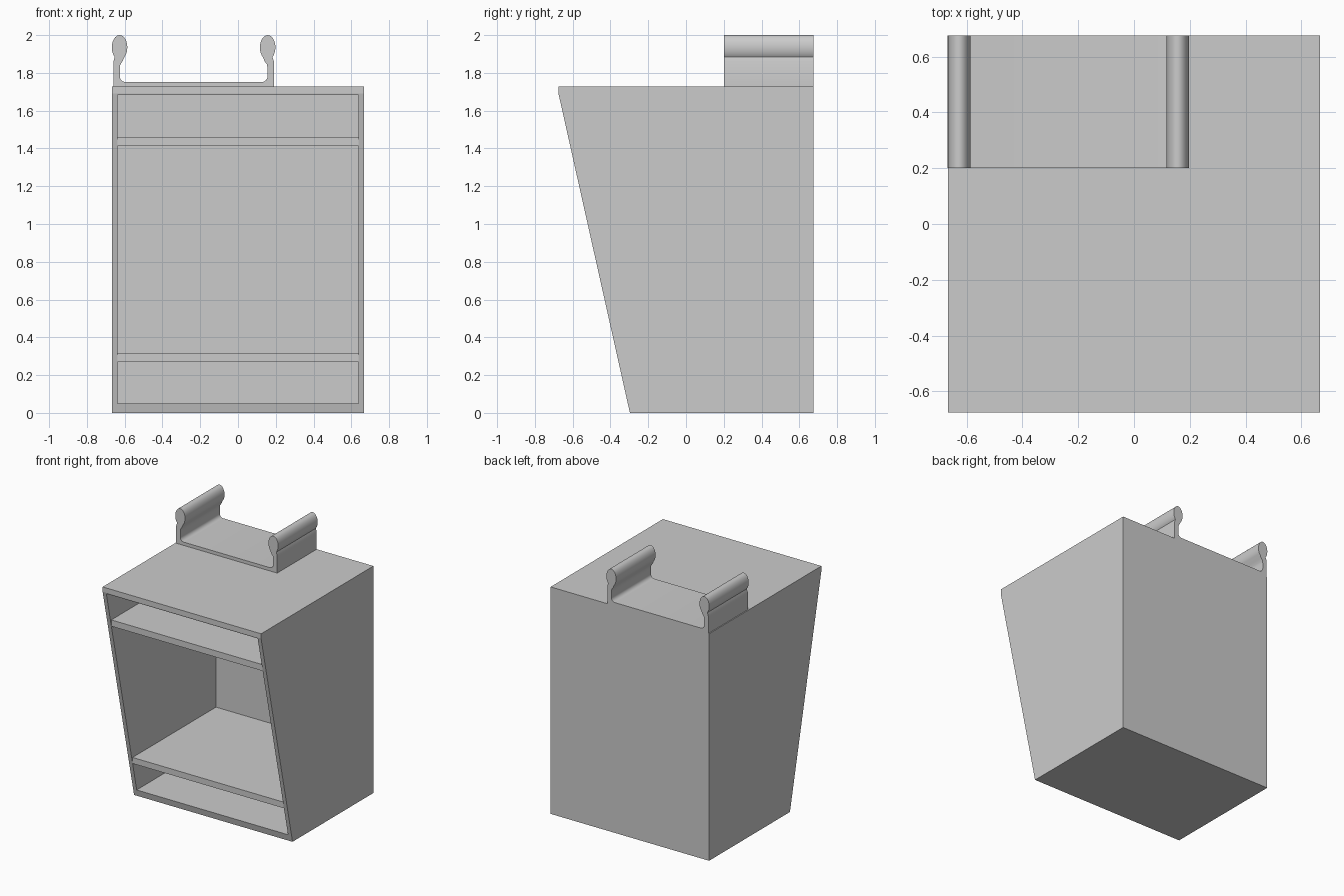
import bpy, bmesh, math

if "Cube" in bpy.data.objects:
    bpy.data.objects.remove(bpy.data.objects["Cube"])


def prism(name, profile, axis, lo, hi):
    """Extrude a 2D profile along x (profile = y,z) or along y (profile = x,z)."""
    bm = bmesh.new()
    place = (lambda p: (lo, p[0], p[1])) if axis == 'x' else (lambda p: (p[0], lo, p[1]))
    face = bm.faces.new([bm.verts.new(place(p)) for p in profile])
    ext = bmesh.ops.extrude_face_region(bm, geom=[face])
    move = (hi - lo, 0, 0) if axis == 'x' else (0, hi - lo, 0)
    bmesh.ops.translate(bm, vec=move, verts=[v for v in ext['geom'] if isinstance(v, bmesh.types.BMVert)])
    bmesh.ops.recalc_face_normals(bm, faces=bm.faces)
    mesh = bpy.data.meshes.new(name)
    bm.to_mesh(mesh)
    bm.free()
    obj = bpy.data.objects.new(name, mesh)
    bpy.context.collection.objects.link(obj)
    return obj


def rect(a0, a1, b0, b1):
    return [(a0, b0), (a1, b0), (a1, b1), (a0, b1)]


W, BACK, TOP = 0.667, 0.675, 1.727   # cabinet half width, back, top
T = 0.03                             # wall thickness
LIP = 1.69                           # height where the slanted front ends


def front_y(z):
    return -0.297 - 0.378 * z / LIP


# Cabinet shell with slanted, open front
cabinet = prism("cabinet_shell",
                [(front_y(0), 0), (BACK, 0), (BACK, TOP), (front_y(LIP), TOP), (front_y(LIP), LIP)],
                'x', -W, W)
cutter = prism("cavity_cutter", rect(-1.0, BACK - T, 0.05, 1.683), 'x', -W + T, W - T)
cutter.hide_render = True
cutter.hide_set(True)
cut = cabinet.modifiers.new("cavity", 'BOOLEAN')
cut.operation = 'DIFFERENCE'
cut.solver = 'EXACT'
cut.object = cutter

# Two shelves with upright front edges
for name, z0, z1 in (("lower_shelf", 0.27, 0.316), ("upper_shelf", 1.412, 1.46)):
    prism(name, rect(front_y(z0), BACK - T, z0, z1), 'x', -W + T, W - T)

# Top bracket: right half of the cross-section, then mirrored
CX, HEAD_X, HEAD_Z = -0.235, 0.392, 1.935
half = [(0.425, TOP), (0.425, 1.86)]
for i in range(25):                                   # oval head
    a = math.radians(-52 + i * 284 / 24)
    half.append((HEAD_X + 0.041 * math.cos(a), HEAD_Z + 0.065 * math.sin(a)))
half += [(0.376, 1.862), (0.388, 1.845), (0.391, 1.825)]
for i in range(7):                                    # inner fillet
    a = math.radians(-i * 15)
    half.append((0.361 + 0.03 * math.cos(a), 1.782 + 0.03 * math.sin(a)))
profile = [(CX + x, z) for x, z in half] + [(CX - x, z) for x, z in reversed(half)]
bracket = prism("top_bracket", profile, 'y', 0.2, BACK)

bpy.ops.object.select_all(action='DESELECT')
bracket.select_set(True)
bpy.context.view_layer.objects.active = bracket
bpy.ops.object.shade_smooth_by_angle(angle=math.radians(30))
